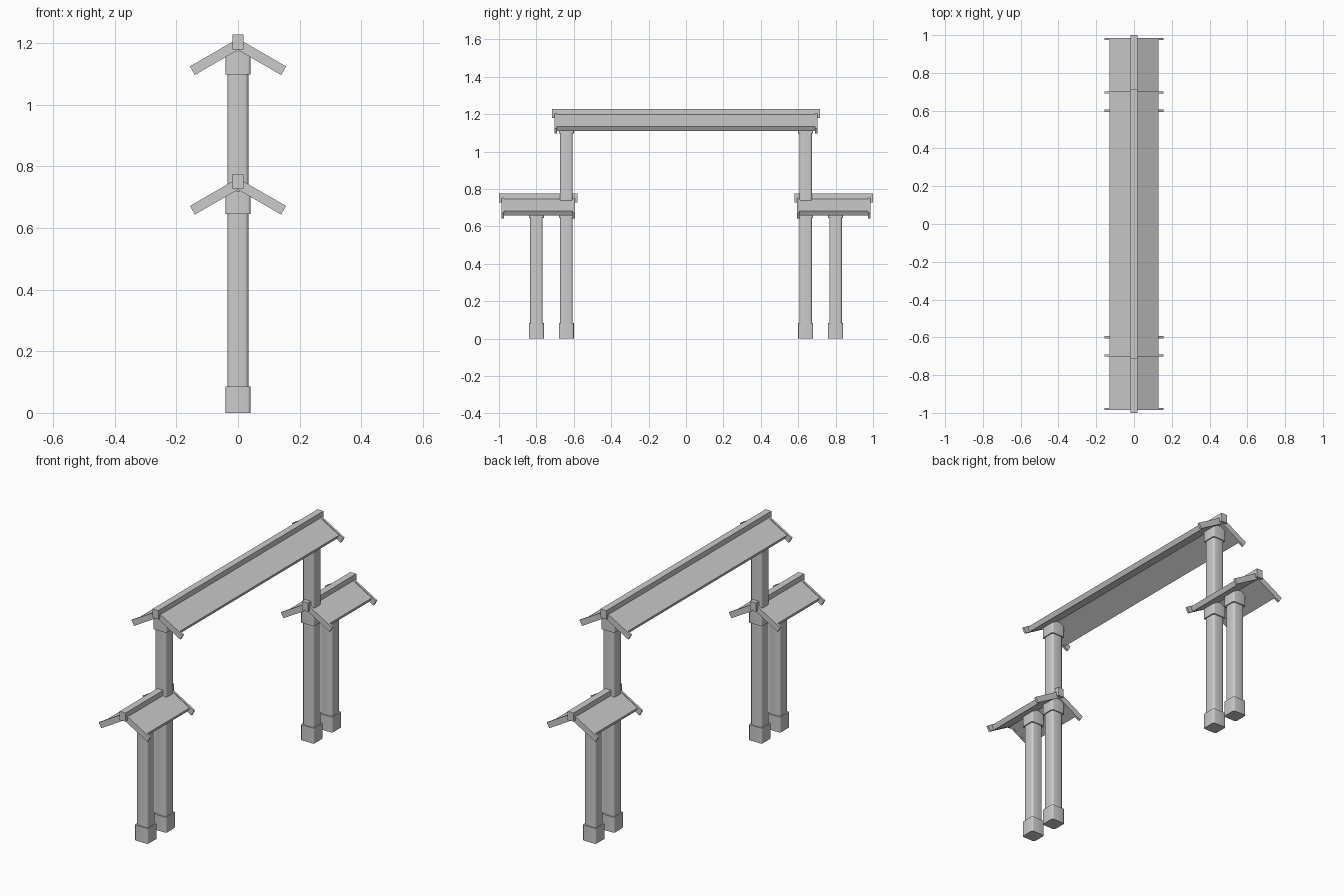
import bpy, bmesh, math
from mathutils import Matrix

if "Cube" in bpy.data.objects:
    bpy.data.objects.remove(bpy.data.objects["Cube"])

S, C = math.sin(math.radians(30)), math.cos(math.radians(30))


def finish(bm, name):
    bmesh.ops.recalc_face_normals(bm, faces=bm.faces)
    me = bpy.data.meshes.new(name)
    bm.to_mesh(me)
    bm.free()
    ob = bpy.data.objects.new(name, me)
    bpy.context.collection.objects.link(ob)
    return ob


def box(name, x, y0, y1, z0, z1, bevel=0.0):
    """Box centred on x = 0 with optional rounded vertical edges."""
    bm = bmesh.new()
    m = Matrix.Translation((0, (y0 + y1) / 2, (z0 + z1) / 2)) @ Matrix.Diagonal((2 * x, y1 - y0, z1 - z0, 1))
    bmesh.ops.create_cube(bm, size=1, matrix=m)
    if bevel:
        upright = [e for e in bm.edges if abs(e.verts[0].co.z - e.verts[1].co.z) > 1e-4]
        bmesh.ops.bevel(bm, geom=upright, offset=bevel, segments=3, profile=0.5, affect='EDGES')
    ob = finish(bm, name)
    if bevel:
        bpy.context.view_layer.objects.active = ob
        ob.select_set(True)
        bpy.ops.object.shade_smooth_by_angle(angle=math.radians(40))
        ob.select_set(False)
    return ob


def chevron(name, half, apex, thick, y0, y1):
    """Inverted V of 30 degree slope, extruded along y."""
    zt = apex - half * S / C
    xb, zb = half - thick * S, zt - thick * C
    prof = [(0, apex), (half, zt), (xb, zb), (0, apex - thick / C), (-xb, zb), (-half, zt)]
    bm = bmesh.new()
    a, b = [[bm.verts.new((x, y, z)) for x, z in prof] for y in (y0, y1)]
    bm.faces.new(a)
    bm.faces.new(b[::-1])
    for i in range(6):
        j = (i + 1) % 6
        bm.faces.new((a[i], b[i], b[j], a[j]))
    return finish(bm, name)


def roof(name, yc, half_len, top):
    # sloped slab, ridge beam and a barge board at each end
    e = half_len - 0.018
    chevron(name + "_slab", 0.13, top - 0.018, 0.027, yc - e, yc + e)
    box(name + "_ridge_beam", 0.018, yc - half_len, yc + half_len, top - 0.048, top)
    for s in (-1, 1):
        y = yc + s * (half_len - 0.020)
        chevron(name + "_barge_board", 0.156, top - 0.0135, 0.032, y - 0.006, y + 0.006)


def post(name, y, top, caps):
    # rounded square shaft with a wider foot and capitals under the roofs
    box(name + "_shaft", 0.034, y - 0.034, y + 0.034, 0, top, 0.012)
    box(name + "_foot", 0.04, y - 0.04, y + 0.04, 0, 0.085, 0.008)
    for z in caps:
        box(name + "_capital", 0.04, y - 0.04, y + 0.04, z - 0.13, z - 0.055, 0.008)


HIGH, LOW = 1.228, 0.775
roof("main_roof", 0, 0.716, HIGH)
for s in (-1, 1):
    roof("side_roof", s * 0.79, 0.21, LOW)
    post("tall_post", s * 0.64, HIGH - 0.055, (HIGH, LOW))
    post("short_post", s * 0.80, LOW - 0.055, (LOW,))
